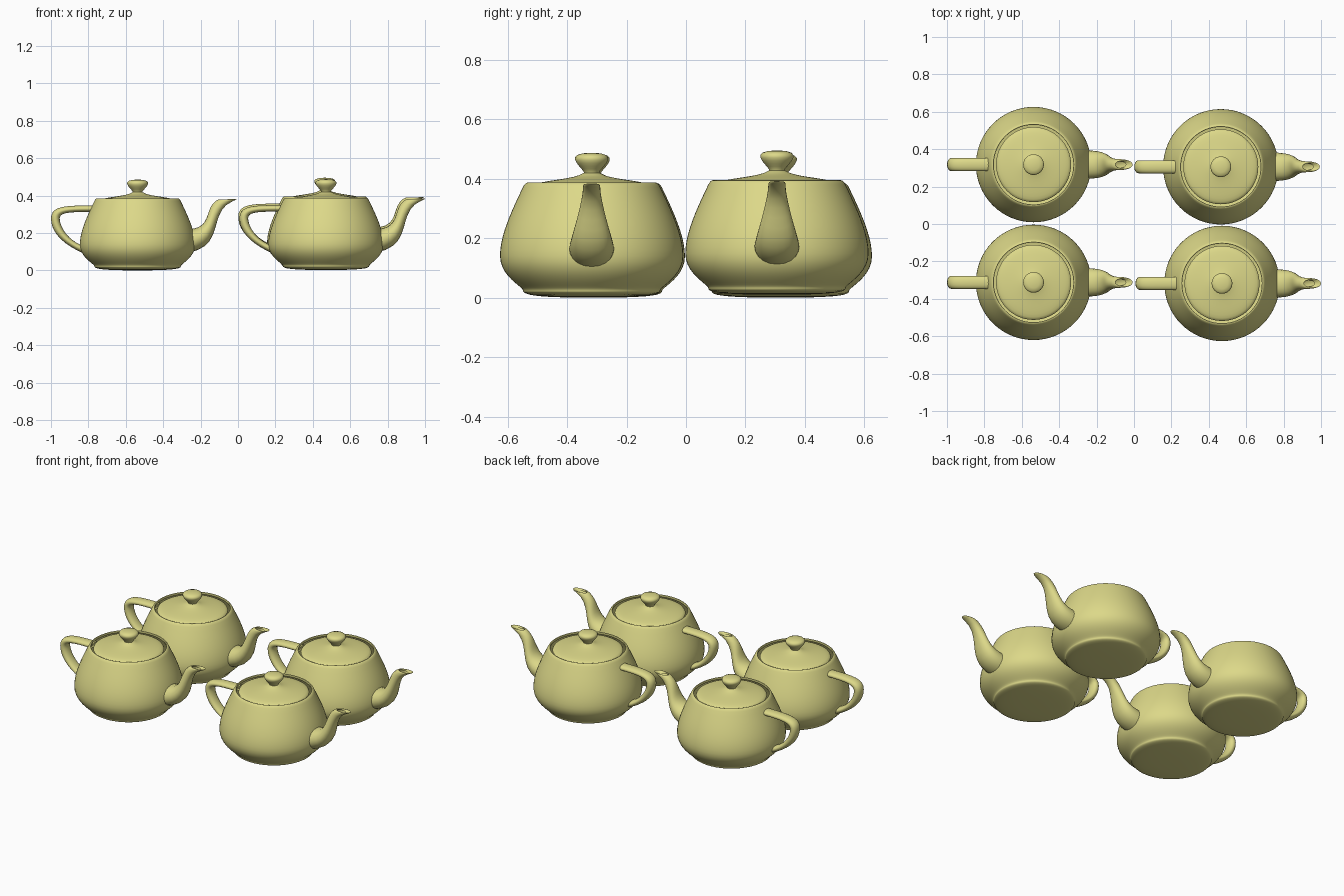
import bpy, bmesh
from math import sin, cos, pi, radians

if "Cube" in bpy.data.objects:
    bpy.data.objects.remove(bpy.data.objects["Cube"])

SCALE = 0.1542
STEPS = 10      # samples per curve segment
SIDES = 64      # sides of the turned parts

mat = bpy.data.materials.new("khaki_glaze")
mat.diffuse_color = (0.72, 0.69, 0.25, 1)
mat.use_nodes = True
mat.node_tree.nodes["Principled BSDF"].inputs["Base Color"].default_value = mat.diffuse_color


def bezier(p, t):
    """Cubic curve through tuples of any length."""
    s = 1 - t
    w = (s**3, 3 * s * s * t, 3 * s * t * t, t**3)
    return tuple(sum(k * c for k, c in zip(w, col)) for col in zip(*p))


def chain(points):
    """Sample joined cubic segments (3n + 1 control points)."""
    out = [points[0]]
    for i in range(0, len(points) - 1, 3):
        out += [bezier(points[i:i + 4], k / STEPS) for k in range(1, STEPS + 1)]
    return out


def skin(rings):
    """Mesh a list of closed rings."""
    bm = bmesh.new()
    rows = [[bm.verts.new([c * SCALE for c in p]) for p in ring] for ring in rings]
    n = len(rings[0])
    for a, b in zip(rows, rows[1:]):
        for j in range(n):
            k = (j + 1) % n
            bm.faces.new((a[j], a[k], b[k], b[j]))
    bmesh.ops.remove_doubles(bm, verts=bm.verts, dist=1e-5)
    bmesh.ops.recalc_face_normals(bm, faces=bm.faces)
    me = bpy.data.meshes.new("part")
    bm.to_mesh(me)
    bm.free()
    me.shade_smooth()
    me.set_sharp_from_angle(angle=radians(45))
    me.materials.append(mat)
    return me


def turned(profile):
    """Revolve (radius, height) control points about z."""
    angles = [2 * pi * j / SIDES for j in range(SIDES)]
    return skin([[(r * cos(a), r * sin(a), z) for a in angles]
                 for r, z in chain(profile)])


def tube(sections):
    """Sweep oval sections: inner x, z, outer x, z, side width."""
    rings = []
    for xi, zi, xo, zo, w in chain(sections):
        half = [bezier([(xi, 0, zi), (xi, -w, zi), (xo, -w, zo), (xo, 0, zo)], k / STEPS)
                for k in range(STEPS + 1)]
        rings.append(half + [(x, -y, z) for x, y, z in half[-2:0:-1]])
    return skin(rings)


parts = {
    # rolled rim, belly, foot and closed base
    "body": turned([(1.4, 2.4), (1.3375, 2.53125), (1.4375, 2.53125), (1.5, 2.4),
                    (1.75, 1.875), (2, 1.35), (2, 0.9),
                    (2, 0.45), (1.5, 0.225), (1.5, 0.15),
                    (1.5, 0.075), (1.425, 0), (0, 0)]),
    # knob flowing into the shallow lid
    "lid": turned([(0, 3.15), (0.8, 3.15), (0, 2.7), (0.2, 2.7),
                   (0.4, 2.55), (1.3, 2.55), (1.3, 2.4)]),
    "handle": tube([(-1.6, 2.025, -1.5, 2.25, 0.3), (-2.3, 2.025, -2.5, 2.25, 0.3),
                    (-2.7, 2.025, -3, 2.25, 0.3), (-2.7, 1.8, -3, 1.8, 0.3),
                    (-2.7, 1.575, -3, 1.35, 0.3), (-2.5, 1.125, -2.65, 0.9375, 0.3),
                    (-2, 0.9, -1.9, 0.6, 0.3)]),
    # spout with its lip turned back inside
    "spout": tube([(1.7, 1.425, 1.7, 0.6, 0.66), (2.6, 1.425, 3.1, 0.825, 0.66),
                   (2.3, 2.1, 2.4, 2.025, 0.25), (2.7, 2.4, 3.3, 2.4, 0.25),
                   (2.8, 2.475, 3.525, 2.49375, 0.25), (2.9, 2.475, 3.45, 2.5125, 0.15),
                   (2.8, 2.4, 3.2, 2.4, 0.15)]),
}

# four teapots in a slightly uneven grid
spots = {"back_left": (-0.537, 0.3176, 0), "back_right": (0.464, 0.306, 0.01),
         "front_left": (-0.537, -0.312, 0), "front_right": (0.4705, -0.3176, 0.002)}
for place, loc in spots.items():
    for part, mesh in parts.items():
        ob = bpy.data.objects.new(f"{place}_teapot_{part}", mesh)
        ob.location = loc
        bpy.context.collection.objects.link(ob)
